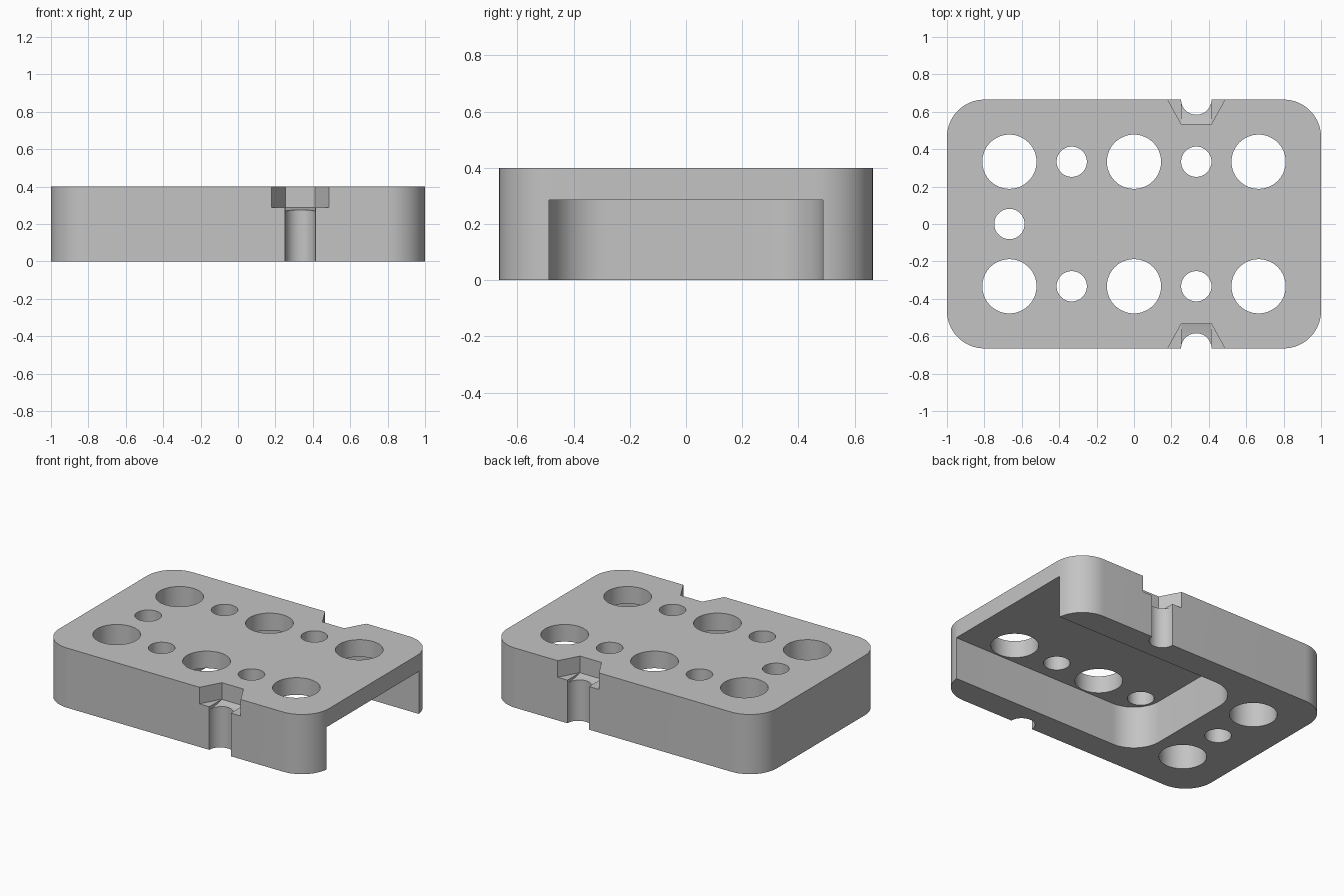
import bpy, bmesh, math

cube = bpy.data.objects.get("Cube")
if cube:
    bpy.data.objects.remove(cube, do_unlink=True)

grey = bpy.data.materials.new("plain_grey")
grey.use_nodes = True
GREY = (0.55, 0.55, 0.55, 1)
grey.diffuse_color = GREY
grey.node_tree.nodes["Principled BSDF"].inputs["Base Color"].default_value = GREY


def prism(name, outline, low, high, along_x=False):
    """Extrude a flat outline along z, or a (y, z) outline along x."""
    bm = bmesh.new()

    def place(a, b, c):
        return (c, a, b) if along_x else (a, b, c)

    face = bm.faces.new([bm.verts.new(place(a, b, low)) for a, b in outline])
    result = bmesh.ops.extrude_face_region(bm, geom=[face])
    new = [v for v in result["geom"] if isinstance(v, bmesh.types.BMVert)]
    bmesh.ops.translate(bm, verts=new, vec=place(0, 0, high - low))
    bmesh.ops.recalc_face_normals(bm, faces=bm.faces[:])
    mesh = bpy.data.meshes.new(name)
    bm.to_mesh(mesh)
    bm.free()
    mesh.materials.append(grey)
    obj = bpy.data.objects.new(name, mesh)
    bpy.context.collection.objects.link(obj)
    return obj


def arc(cx, cy, r, start, end, steps):
    angles = [math.radians(start + (end - start) * i / steps) for i in range(steps + 1)]
    return [(cx + r * math.cos(a), cy + r * math.sin(a)) for a in angles]


def circle(cx, cy, r):
    return arc(cx, cy, r, 0, 360, 64)[:-1]


# Rounded block
HX, HY, R = 1.0, 0.665, 0.2
outline = []
for i, (sx, sy) in enumerate([(1, 1), (-1, 1), (-1, -1), (1, -1)]):
    outline += arc(sx * (HX - R), sy * (HY - R), R, 90 * i, 90 * i + 90, 16)
block = prism("base_block", outline, 0, 0.4)
cutters = []

# Underside pocket, open at the +x end, rounded at the inner end
PY, PX = 0.488, -0.44
pocket = [(1.2, PY)] + arc(PX + R, PY - R, R, 90, 180, 16)
pocket += arc(PX + R, R - PY, R, 180, 270, 16) + [(1.2, -PY)]
cutters.append(prism("pocket_cutter", pocket, -0.1, 0.285))

# Through holes: large and small alternating in two rows, plus one end hole
BIG, SMALL, PITCH = 0.145, 0.081, 0.333
holes = [(i * PITCH, s * PITCH, SMALL if i % 2 else BIG)
         for i in range(-2, 3) for s in (-1, 1)]
holes.append((-2 * PITCH, 0, SMALL))
for x, y, r in holes:
    cutters.append(prism("hole_cutter", circle(x, y, r), -0.1, 0.5))

# Flared notch, sloping slot and round groove on both long sides
for s in (-1, 1):
    flare = [(PITCH - 0.08, s * 0.533), (PITCH + 0.08, s * 0.533),
             (PITCH + 0.209, s * 0.767), (PITCH - 0.209, s * 0.767)]
    cutters.append(prism("notch_cutter", flare, 0.289, 0.5))
    slope = [(s * y, z) for y, z in [(0.534, 0.35), (0.534, 0.288), (0.582, 0.276),
                                     (0.667, 0.266), (0.8, 0.25), (0.8, 0.35)]]
    cutters.append(prism("slot_cutter", slope, PITCH - 0.0795, PITCH + 0.0795, True))
    cutters.append(prism("groove_cutter", circle(PITCH, s * HY, SMALL), -0.1, 0.32))

# Cut everything, bake the result and drop the cutters
for cutter in cutters:
    cutter.hide_render = True
    mod = block.modifiers.new("cut", "BOOLEAN")
    mod.operation = "DIFFERENCE"
    mod.solver = "EXACT"
    mod.object = cutter
bpy.context.view_layer.update()
graph = bpy.context.evaluated_depsgraph_get()
baked = bpy.data.meshes.new_from_object(block.evaluated_get(graph))
block.modifiers.clear()
block.data = baked
for cutter in cutters:
    bpy.data.objects.remove(cutter, do_unlink=True)

bpy.ops.object.select_all(action="DESELECT")
block.select_set(True)
bpy.context.view_layer.objects.active = block
bpy.ops.object.shade_smooth_by_angle(angle=math.radians(30))
